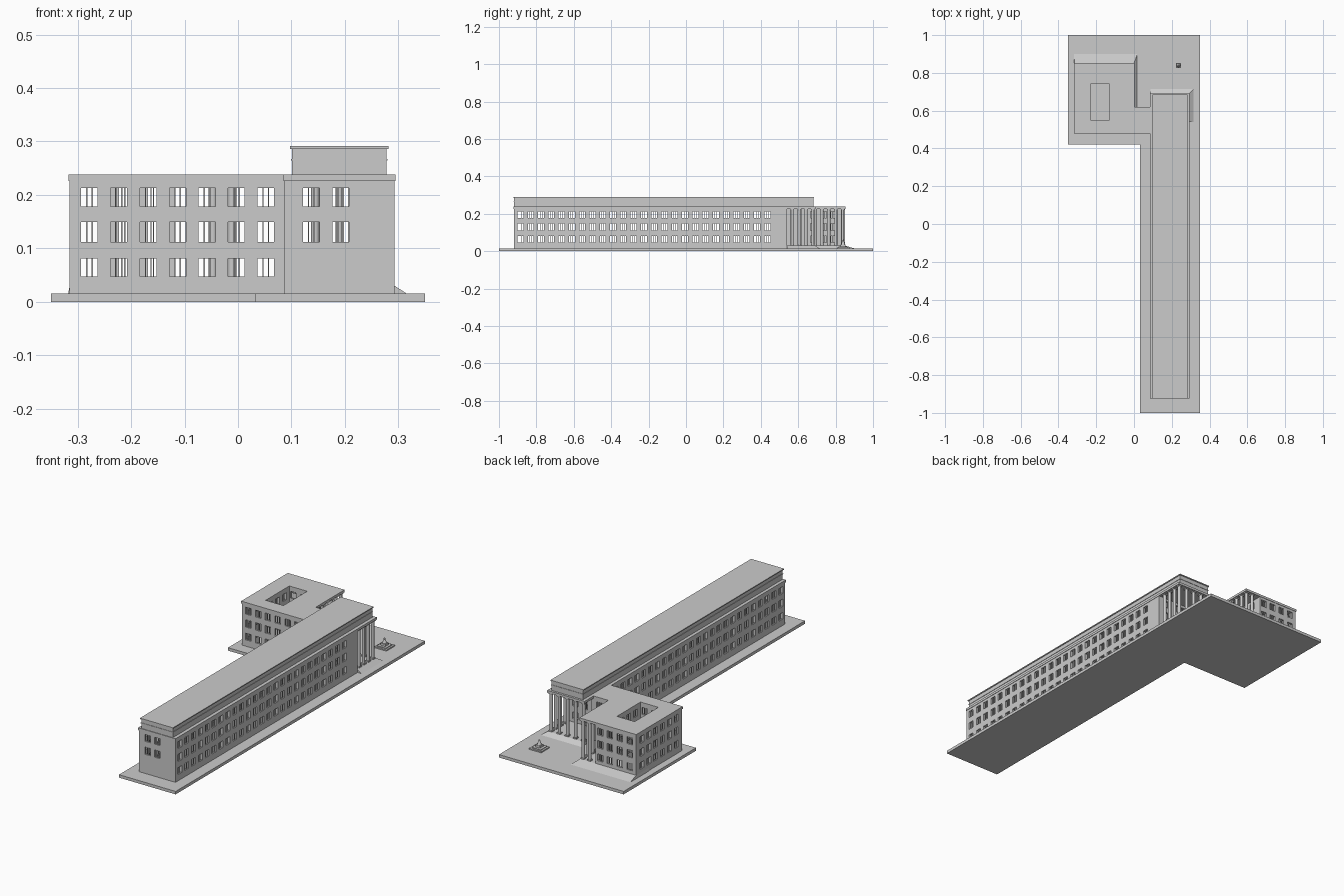
import bpy, bmesh

if "Cube" in bpy.data.objects:
    bpy.data.objects.remove(bpy.data.objects["Cube"])

T = 0.01                                    # wall thickness
G = 0.015                                   # top of ground slab
ROWS = [(0.047, 0.081), (0.112, 0.149), (0.178, 0.213)]
WIN, STEP = 0.031, 0.055                    # window width and spacing
bars = bmesh.new()                          # all window mullions collect here


def finish(name, bm):
    bmesh.ops.recalc_face_normals(bm, faces=bm.faces)
    me = bpy.data.meshes.new(name)
    bm.to_mesh(me)
    bm.free()
    ob = bpy.data.objects.new(name, me)
    bpy.context.collection.objects.link(ob)
    return ob


def add_frustum(bm, lo, hi, z0, z1):
    """lo and hi are (x0, x1, y0, y1) rectangles at z0 and z1."""
    rings = []
    for (x0, x1, y0, y1), z in ((lo, z0), (hi, z1)):
        rings.append([bm.verts.new(p) for p in
                      ((x0, y0, z), (x1, y0, z), (x1, y1, z), (x0, y1, z))])
    a, b = rings
    bm.faces.new(a[::-1])
    bm.faces.new(b)
    for i in range(4):
        j = (i + 1) % 4
        bm.faces.new((a[i], a[j], b[j], b[i]))


def frustum(name, lo, hi, z0, z1):
    bm = bmesh.new()
    add_frustum(bm, lo, hi, z0, z1)
    return finish(name, bm)


def box(name, x0, x1, y0, y1, z0, z1):
    r = (x0, x1, y0, y1)
    return frustum(name, r, r, z0, z1)


def panel(name, us, vs, keep, place, thick):
    """Grid of cells with some left out, given thickness about its middle."""
    bm = bmesh.new()
    grid = {}

    def vert(i, j):
        if (i, j) not in grid:
            grid[i, j] = bm.verts.new(place(us[i], vs[j]))
        return grid[i, j]
    for i in range(len(us) - 1):
        for j in range(len(vs) - 1):
            if keep(i, j):
                bm.faces.new((vert(i, j), vert(i + 1, j), vert(i + 1, j + 1), vert(i, j + 1)))
    ob = finish(name, bm)
    mod = ob.modifiers.new("thickness", 'SOLIDIFY')
    mod.thickness, mod.offset = thick, 0
    return ob


def wall(name, axis, at, inward, a, b, wins=(), rows=ROWS, top=0.23):
    """Wall running along axis at a fixed outer plane, with window openings."""
    c = at + inward * T / 2
    us, vs = [a], [G]
    for w in wins:
        us += [w - WIN / 2, w + WIN / 2]
    for r in rows:
        vs += r
    us.append(b)
    vs.append(top)

    def place(u, z):
        return (u, c, z) if axis == 'x' else (c, u, z)
    panel(name, us, vs, lambda i, j: not (i % 2 and j % 2), place, T)
    for w in wins:                          # two mullions per opening
        for z0, z1 in rows:
            for d in (-WIN / 6, WIN / 6):
                u = (w + d - 0.0013, w + d + 0.0013)
                k = (c - 0.002, c + 0.002)
                r = u + k if axis == 'x' else k + u
                add_frustum(bars, r, r, z0, z1)


def series(start, n):
    return [start + STEP * i for i in range(n)]


# L-shaped ground slab
panel("ground_slab", [-0.35, 0.032, 0.35], [-1, 0.42, 1],
      lambda i, j: i or j, lambda x, y: (x, y, G / 2), G)

# long wing walls
X0, X1, S, P, N = 0.087, 0.293, -0.92, 0.54, 0.69
long_wins = series(-0.885, 25)
wall("long_wing_east_wall", 'y', X1, -1, S, P, long_wins)
wall("long_wing_west_wall", 'y', X0, 1, S, 0.62, long_wins)
wall("long_wing_south_wall", 'x', S, 1, X0, X1, [0.137, 0.192], ROWS[1:])
wall("long_wing_portico_wall", 'x', P, -1, X0, X1, [0.137, 0.19, 0.243])

# long wing cornice, attic and cap
box("long_wing_cornice", X0 - 0.002, X1 + 0.002, S - 0.003, N + 0.002, 0.226, 0.238)
box("attic", 0.101, 0.278, S, 0.681, 0.238, 0.287)
box("attic_band", 0.099, 0.28, S - 0.002, 0.683, 0.264, 0.267)
box("attic_cap", 0.097, 0.282, S - 0.005, 0.685, 0.286, 0.291)

# square annex walls
A0, A1, AS, AN, R = -0.315, 0.0, 0.48, 0.85, -0.088
bays = series(-0.278, 7)
wall("annex_south_wall", 'x', AS, 1, A0, X0, bays)
wall("annex_north_wall", 'x', AN, -1, A0, R, bays[:4])
wall("annex_west_wall", 'y', A0, 1, AS, AN, series(0.528, 6))
wall("annex_portico_side_wall", 'y', R, -1, 0.62, AN, series(0.68, 3))
wall("annex_portico_back_wall", 'x', 0.62, -1, R, X0, bays[4:])

# courtyard walls
C = (-0.23, -0.13, 0.55, 0.74)
for name, at, s in (("south", C[2], -1), ("north", C[3], 1)):
    wall("courtyard_%s_wall" % name, 'x', at, s, C[0], C[1], [-0.207, -0.153])
for name, at, s in (("west", C[0], -1), ("east", C[1], 1)):
    wall("courtyard_%s_wall" % name, 'y', at, s, C[2], C[3], series(0.59, 3))

# annex roof with courtyard opening and link to the long wing
panel("annex_roof", [A0 - 0.002, C[0], C[1], A1 + 0.002, X0],
      [AS - 0.002, C[2], 0.62, C[3], AN + 0.002],
      lambda i, j: not (i == 1 and j in (1, 2)) and not (i == 3 and j > 1),
      lambda x, y: (x, y, 0.232), 0.012)

finish("window_mullions", bars)

# sloped terraces under the porticos
frustum("main_steps", (X0, 0.316, P, 0.715), (X0, X1, P, N), G, 0.03)
frustum("annex_north_steps", (A0 - 0.003, 0.017, 0.75, 0.9), (A0, A1, 0.75, AN), G, 0.03)
frustum("annex_east_steps", (R, 0.017, 0.62, 0.9), (R, A1, 0.62, AN), G, 0.03)


# portico columns with square plinths and capitals
def column(name, x, y):
    bpy.ops.mesh.primitive_cylinder_add(vertices=16, radius=0.008, depth=0.2,
                                        location=(x, y, 0.128))
    bpy.context.object.name = name
    bpy.ops.object.shade_smooth_by_angle()
    h = 0.0095
    box(name + "_plinth", x - h, x + h, y - h, y + h, 0.03, 0.036)
    box(name + "_capital", x - h, x + h, y - h, y + h, 0.22, 0.227)


spots = [(0.099 + 0.0455 * i, 0.678) for i in range(5)]           # main, north
spots += [(0.281, 0.568 + 0.037 * i) for i in range(3)]           # main, east
spots += [(-0.011 - 0.036 * i, 0.838) for i in range(2)]          # annex, north
spots += [(-0.011, 0.69 + 0.037 * i) for i in range(4)]           # annex, east
for n, (x, y) in enumerate(spots):
    column("column_%02d" % n, x, y)

# monument on a stepped pedestal
mx, my = 0.235, 0.84
for n, (h, z0, z1) in enumerate(((0.034, G, 0.021), (0.025, 0.021, 0.025), (0.013, 0.025, 0.036))):
    box("pedestal_step_%d" % n, mx - h, mx + h, my - h, my + h, z0, z1)
bpy.ops.mesh.primitive_cone_add(vertices=12, radius1=0.011, radius2=0.004, depth=0.018,
                                location=(mx, my, 0.045))
bpy.context.object.name = "statue_body"
bpy.ops.mesh.primitive_uv_sphere_add(segments=12, ring_count=8, radius=0.0045,
                                     location=(mx, my, 0.057))
bpy.context.object.name = "statue_head"
bpy.ops.object.shade_smooth_by_angle()
